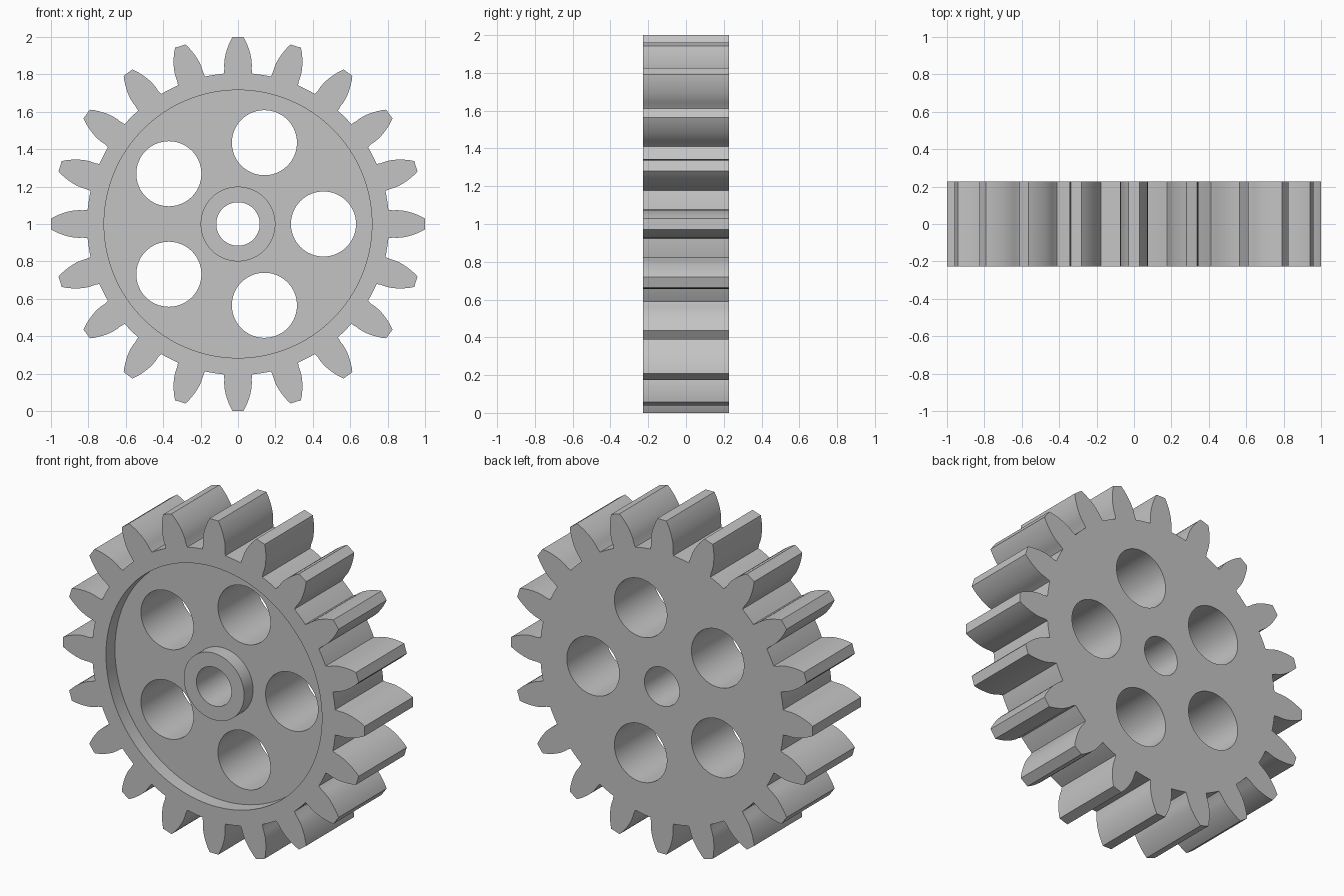
import bpy, bmesh, math

cube = bpy.data.objects.get("Cube")
if cube:
    bpy.data.objects.remove(cube, do_unlink=True)

HALF = 0.228          # half the gear thickness
FLOOR = -HALF + 0.085  # depth of the recessed web
TEETH = 20

grey = bpy.data.materials.new("plain grey")
grey.use_nodes = True
colour = (0.55, 0.55, 0.55, 1)
grey.diffuse_color = colour
grey.node_tree.nodes["Principled BSDF"].inputs["Base Color"].default_value = colour


def prism(name, outline, y0, y1):
    """Extrude an (x, z) outline along y, standing around z = 1."""
    bm = bmesh.new()
    face = bm.faces.new([bm.verts.new((x, y0, z + 1)) for x, z in outline])
    moved = bmesh.ops.extrude_face_region(bm, geom=[face])["geom"]
    verts = [v for v in moved if isinstance(v, bmesh.types.BMVert)]
    bmesh.ops.translate(bm, verts=verts, vec=(0, y1 - y0, 0))
    bmesh.ops.recalc_face_normals(bm, faces=bm.faces)
    mesh = bpy.data.meshes.new(name)
    bm.to_mesh(mesh)
    bm.free()
    mesh.materials.append(grey)
    obj = bpy.data.objects.new(name, mesh)
    bpy.context.collection.objects.link(obj)
    return obj


def circle(radius, n=96, cx=0.0, cz=0.0):
    return [(cx + radius * math.cos(math.tau * i / n),
             cz + radius * math.sin(math.tau * i / n)) for i in range(n)]


def combine(target, tool, operation):
    """Apply a boolean and discard the tool."""
    tool.hide_render = True
    mod = target.modifiers.new(operation, 'BOOLEAN')
    mod.object, mod.operation, mod.solver = tool, operation, 'EXACT'
    bpy.ops.object.modifier_apply(modifier=mod.name)
    bpy.data.objects.remove(tool, do_unlink=True)


# Tooth flank: (distance along the tooth axis, half width), root to tip
flank = [(0.804, 0.076), (0.83, 0.073), (0.85, 0.074), (0.88, 0.072), (0.905, 0.067),
         (0.93, 0.060), (0.955, 0.051), (0.98, 0.040), (1.0, 0.029)]
tooth = [(d, -w) for d, w in flank] + [(d, w) for d, w in reversed(flank)]
# Points on the root circle up to the next tooth
root_r = math.hypot(*flank[0])
edge = math.atan2(flank[0][1], flank[0][0])
gap = math.tau / TEETH - 2 * edge
tooth += [(root_r * math.cos(edge + gap * k / 4), root_r * math.sin(edge + gap * k / 4))
          for k in range(1, 4)]

outline = []
for i in range(TEETH):
    c, s = math.cos(math.tau * i / TEETH), math.sin(math.tau * i / TEETH)
    outline += [(x * c - z * s, x * s + z * c) for x, z in tooth]

# Toothed body
gear = prism("spur_gear", outline, -HALF, HALF)
bpy.ops.object.select_all(action='DESELECT')
gear.select_set(True)
bpy.context.view_layer.objects.active = gear

# Recessed web on the front, with the hub standing flush with the rim
combine(gear, prism("recess_cutter", circle(0.716, 128), -HALF - 0.1, FLOOR), 'DIFFERENCE')
combine(gear, prism("hub", circle(0.2), -HALF, 0.0), 'UNION')

# Centre bore and five lightening holes
combine(gear, prism("bore_cutter", circle(0.116, 64), -0.5, 0.5), 'DIFFERENCE')
for i in range(5):
    a = math.tau * i / 5
    hole = circle(0.174, 64, 0.457 * math.cos(a), 0.457 * math.sin(a))
    combine(gear, prism("hole_cutter", hole, -0.5, 0.5), 'DIFFERENCE')

bpy.ops.object.shade_smooth_by_angle(angle=math.radians(25))
